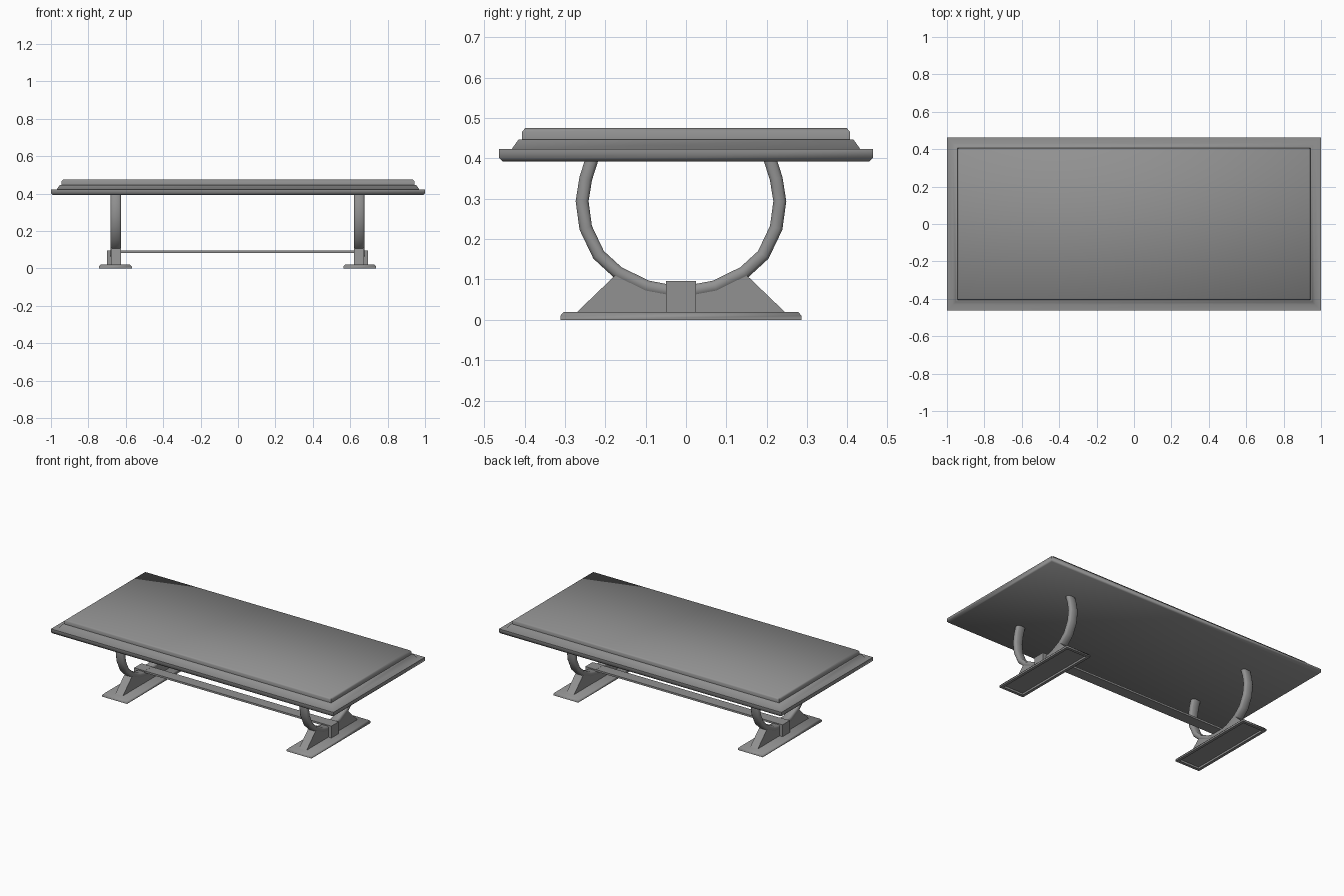
import bpy, bmesh, math
from mathutils import Vector

if "Cube" in bpy.data.objects:
    bpy.data.objects.remove(bpy.data.objects["Cube"])

CY = -0.0125          # the trestles sit slightly behind the table centre line
LEGS = {"left": -0.653, "right": 0.648}

# Dark grey finish shared by every part
dark = bpy.data.materials.new("dark_grey")
dark.diffuse_color = (0.285, 0.285, 0.285, 1)
dark.use_nodes = True
dark.node_tree.nodes["Principled BSDF"].inputs["Base Color"].default_value = dark.diffuse_color


def finish(name, bm, angle=65):
    bmesh.ops.recalc_face_normals(bm, faces=bm.faces)
    me = bpy.data.meshes.new(name)
    bm.to_mesh(me)
    bm.free()
    me.materials.append(dark)
    ob = bpy.data.objects.new(name, me)
    bpy.context.collection.objects.link(ob)
    bpy.ops.object.select_all(action='DESELECT')
    bpy.context.view_layer.objects.active = ob
    ob.select_set(True)
    bpy.ops.object.shade_smooth_by_angle(angle=math.radians(angle))
    return ob


def loft(bm, loops):
    """Skin a list of equal-length point loops and cap both ends."""
    rings = [[bm.verts.new(p) for p in loop] for loop in loops]
    n = len(rings[0])
    for a, b in zip(rings, rings[1:]):
        for i in range(n):
            j = (i + 1) % n
            bm.faces.new((a[i], a[j], b[j], b[i]))
    bm.faces.new(rings[0][::-1])
    bm.faces.new(rings[-1])


def stepped_slab(name, cx, cy, hx, hy, profile):
    """Rectangular slab; profile is a list of (inset, z)."""
    bm = bmesh.new()
    loft(bm, [[(cx + sx * (hx - d), cy + sy * (hy - d), z)
               for sx, sy in ((-1, -1), (1, -1), (1, 1), (-1, 1))]
              for d, z in profile])
    return finish(name, bm)


def box(name, x0, x1, y0, y1, z0, z1):
    return stepped_slab(name, (x0 + x1) / 2, (y0 + y1) / 2,
                        (x1 - x0) / 2, (y1 - y0) / 2, [(0, z0), (0, z1)])


# Stepped table top
stepped_slab("table_top", 0, 0, 1.0, 0.463, [
    (0.008, 0.393), (0, 0.401), (0, 0.423), (0.031, 0.423), (0.048, 0.447),
    (0.057, 0.447), (0.057, 0.466), (0.064, 0.475)])

# Half of the leg arch centre line (distance from middle, z), mirrored below
half = [(0.22, 0.40), (0.236, 0.35), (0.245, 0.294), (0.236, 0.228),
        (0.204, 0.161), (0.156, 0.117), (0.085, 0.082)]
path = [Vector((-y, z)) for y, z in half] + [Vector((0, 0.066))] + \
       [Vector((y, z)) for y, z in reversed(half)]

# Octagonal leg section: (across the arch, along x)
section = [(0.016, 0.018), (0.016, -0.018), (0.009, -0.0275), (-0.009, -0.0275),
           (-0.016, -0.018), (-0.016, 0.018), (-0.009, 0.0275), (0.009, 0.0275)]

for side, cx in LEGS.items():
    out = 1 if cx > 0 else -1

    # Curved leg arch
    bm = bmesh.new()
    loops = []
    for i, p in enumerate(path):
        t = (path[min(i + 1, len(path) - 1)] - path[max(i - 1, 0)]).normalized()
        n = Vector((-t.y, t.x))
        loops.append([(cx + sx, CY + p.x + n.x * r, p.y + n.y * r)
                      for r, sx in section])
    loft(bm, loops)
    finish(side + "_leg_arch", bm)

    # Web between arch and foot, its upper edge following the arch
    upper = [(y, z) for y, z in path if z < 0.13]
    outline = [(-0.259, 0.018)] + [(y * 1.04, z - 0.006) for y, z in upper] + \
              [(0.259, 0.018)]
    bm = bmesh.new()
    loft(bm, [[(cx + s * 0.0265, CY + y, z) for y, z in outline] for s in (-1, 1)])
    finish(side + "_foot_web", bm)

    # Foot plate with a recessed underside
    stepped_slab(side + "_foot_plate", cx + out * 0.003, CY, 0.088, 0.299,
                 [(0.018, 0.012), (0.018, 0), (0, 0), (0, 0.01), (0.009, 0.02)])

    # Block clamping the stretcher
    xs = sorted((cx + out * 0.048, cx - out * 0.027))
    box(side + "_block", *xs, CY - 0.037, CY + 0.037, 0.018, 0.096)

# Stretcher board between the trestles
box("stretcher", -0.64, 0.635, CY - 0.035, CY + 0.035, 0.083, 0.095)
